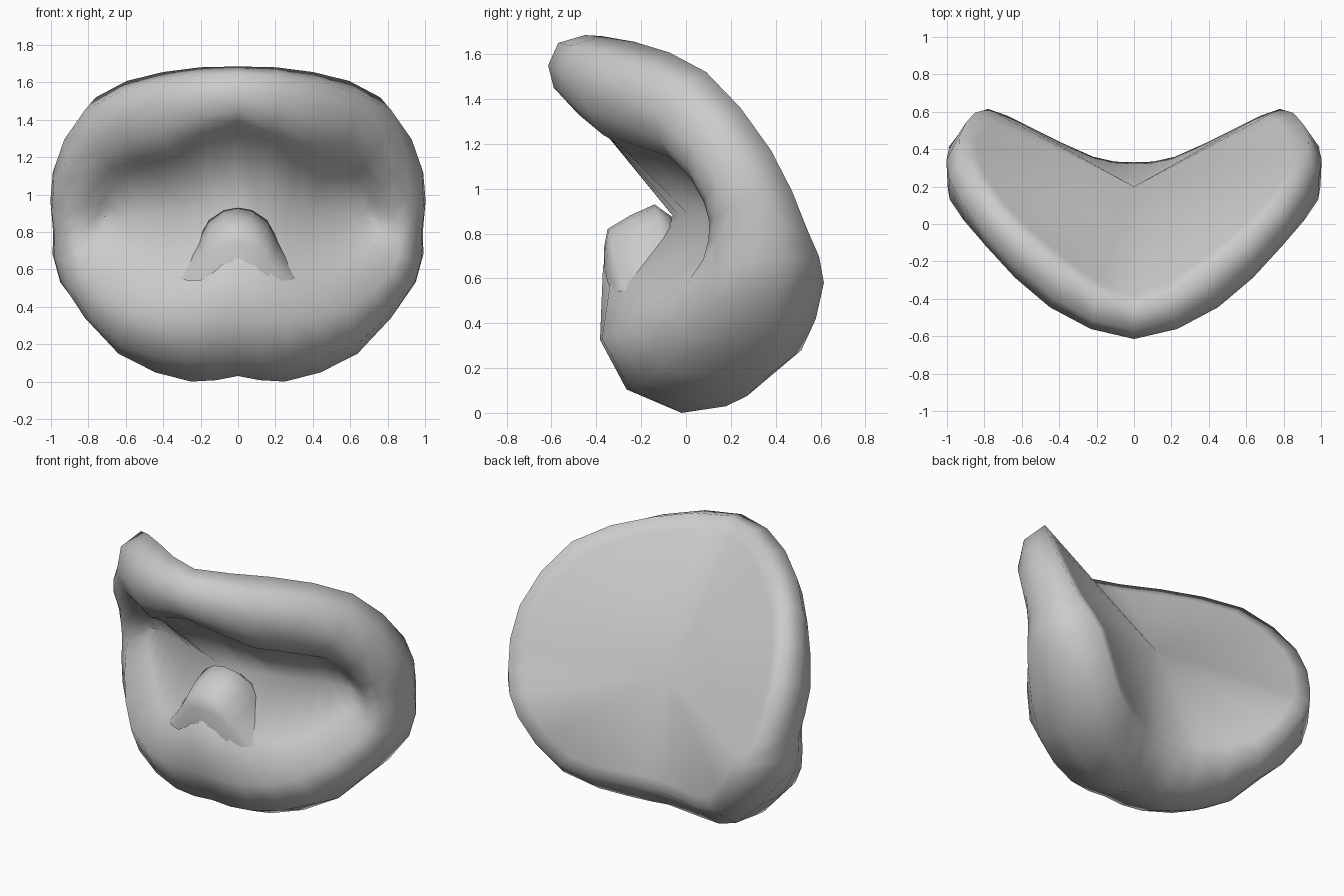
import bpy, bmesh, math
from mathutils import Vector

if "Cube" in bpy.data.objects:
    bpy.data.objects.remove(bpy.data.objects["Cube"])

grey = bpy.data.materials.new("plain_grey")
grey.diffuse_color = (0.6, 0.6, 0.6, 1)
grey.use_nodes = True
grey.node_tree.nodes["Principled BSDF"].inputs["Base Color"].default_value = grey.diffuse_color

# Right-half guide rails, each running from the top centre to the bottom centre
rim = [(0, -.45, 1.685), (.4, -.23, 1.655), (.76, .09, 1.52), (.93, .38, 1.17), (.9, .54, .82),
       (.78, .615, .58), (.55, .515, .28), (.22, .36, .2), (0, .33, .2)]
outer = [(0, -.57, 1.65), (.44, -.39, 1.6), (.82, -.03, 1.45), (.99, .25, 1.12), (.99, .4, .82),
         (.95, .4, .53), (.62, .37, .17), (.25, .18, .03), (0, .18, .05)]
front = [(0, -.615, 1.55), (.45, -.445, 1.48), (.79, -.12, 1.32), (.985, .13, 1.05),
         (.98, .24, .78), (.95, .24, .54), (.64, .12, .15), (.25, -.02, 0), (0, -.02, .03)]
under = [(0, -.59, 1.45), (.41, -.43, 1.34), (.73, -.12, 1.22), (.91, .09, .97), (.93, .14, .76),
         (.9, .1, .5), (.64, -.1, .2), (.27, -.25, .11), (0, -.26, .11)]
lip = [(0, -.53, 1.39), (.37, -.37, 1.24), (.67, -.07, 1.14), (.82, .08, .94), (.86, .1, .77),
       (.83, .02, .6), (.6, -.24, .4), (.28, -.375, .33), (0, -.375, .33)]
inner = [(0, -.44, 1.35), (.33, -.3, 1.2), (.6, -.04, 1.12), (.73, .11, .95), (.76, .14, .83),
         (.71, .1, .73), (.5, -.1, .58), (.3, -.26, .57), (0, -.37, .66)]
throat = [(x, -.06 + .3 * x, .88) for x in (0, .25, .5, .66, .7, .66, .5, .25, 0)]
HUB = Vector((0, .2, .9))


def smooth_rail(keys, steps=2):
    """Catmull-Rom through the keys, then mirrored into a closed ring."""
    pts = [Vector(k) for k in keys]
    flip = lambda p: Vector((-p.x, p.y, p.z))
    ext = [flip(pts[1])] + pts + [flip(pts[-2])]
    half = []
    for a, b, c, d in zip(ext, ext[1:], ext[2:], ext[3:]):
        for s in range(steps):
            t = s / steps
            half.append(.5 * (2 * b + (c - a) * t + (2 * a - 5 * b + 4 * c - d) * t * t
                              + (3 * b - a - 3 * c + d) * t ** 3))
    half.append(pts[-1])
    return half + [flip(p) for p in half[-2:0:-1]]


def finish(bm, name, angle):
    me = bpy.data.meshes.new(name)
    bm.to_mesh(me)
    bm.free()
    me.materials.append(grey)
    ob = bpy.data.objects.new(name, me)
    bpy.context.collection.objects.link(ob)
    bpy.context.view_layer.objects.active = ob
    ob.select_set(True)
    bpy.ops.object.shade_smooth_by_angle(angle=math.radians(angle))
    ob.select_set(False)


def bridge(bm, a, b, closed=True):
    n = len(a)
    for i in range(n if closed else n - 1):
        j = (i + 1) % n
        bm.faces.new((a[i], b[i], b[j], a[j]))


# Mouth shell: lips, sloping roof and floor, and a fanned hollow back
bm = bmesh.new()
paths = [smooth_rail(r) for r in (rim, outer, front, under, lip, inner, throat)]
paths.insert(0, [p.lerp(HUB, .1) for p in paths[0]])   # keeps the back flat up to its edge
rings = [[bm.verts.new(p) for p in path] for path in paths]
for a, b in zip(rings, rings[1:]):
    bridge(bm, a, b)
hub = bm.verts.new(HUB)
n = len(rings[0])
for i in range(n):
    bm.faces.new((rings[0][i], rings[0][(i + 1) % n], hub))
# The upper and lower throat edges coincide, so weld them into one line
bmesh.ops.remove_doubles(bm, verts=rings[-1], dist=.002)
finish(bm, "mouth_shell", 130)

# Tongue: a rounded ridge rising from the floor behind the lower lip
profile = [(-1, 0), (-.82, .2), (-.6, .5), (-.45, .8), (-.22, .96), (0, 1)]
profile += [(-x, h) for x, h in profile[-2::-1]]
bm = bmesh.new()
sections = []
for y, top, width, base in ((-.365, .64, .2, .54), (-.365, .74, .27, .54), (-.35, .82, .31, .55),
                            (-.25, .88, .34, .57), (-.14, .93, .35, .59), (-.07, .88, .32, .59)):
    sections.append([bm.verts.new((width * x, y + .9 * (width * x) ** 2, base + (top - base) * h))
                     for x, h in profile])
for a, b in zip(sections, sections[1:]):
    bridge(bm, b, a, closed=False)
bm.faces.new(sections[-1])
bmesh.ops.recalc_face_normals(bm, faces=bm.faces)
finish(bm, "tongue", 75)
